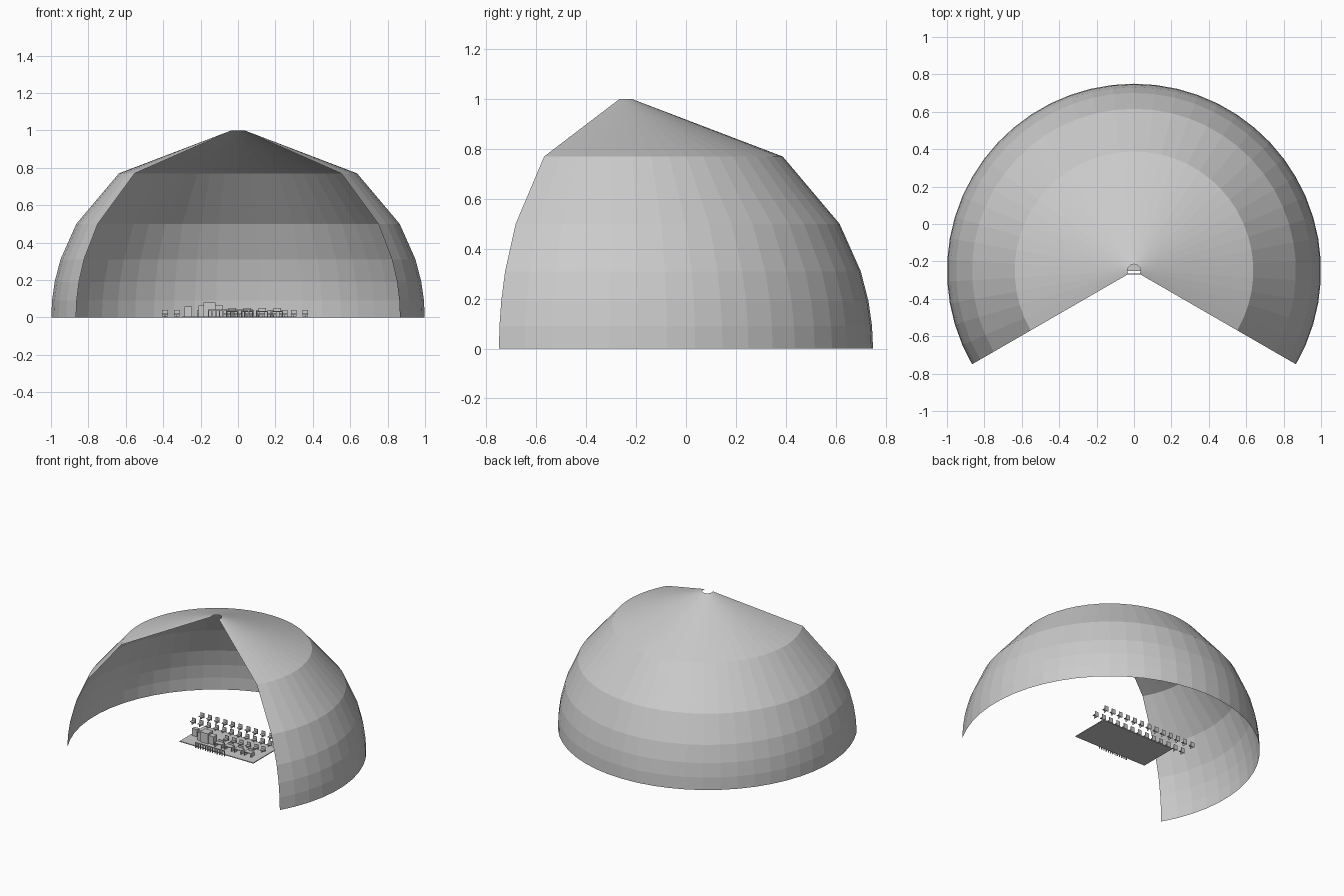
import bpy
import bmesh
import math

old = bpy.data.objects.get("Cube")
if old:
    bpy.data.objects.remove(old, do_unlink=True)

grey = bpy.data.materials.new("light grey")
grey.use_nodes = True
grey.diffuse_color = (0.6, 0.6, 0.6, 1)
grey.node_tree.nodes["Principled BSDF"].inputs["Base Color"].default_value = (0.6, 0.6, 0.6, 1)

AXIS_Y = -0.25  # centre line of the dome, and front edge of the stage


def finish(bm, name):
    mesh = bpy.data.meshes.new(name)
    bm.to_mesh(mesh)
    bm.free()
    mesh.materials.append(grey)
    obj = bpy.data.objects.new(name, mesh)
    bpy.context.collection.objects.link(obj)
    return obj


def add_box(bm, x0, x1, y0, y1, z0, z1):
    verts = bmesh.ops.create_cube(bm, size=1)["verts"]
    for v in verts:
        v.co.x = x0 if v.co.x < 0 else x1
        v.co.y = AXIS_Y + (y0 if v.co.y < 0 else y1)
        v.co.z = z0 if v.co.z < 0 else z1


def box(name, *size):
    bm = bmesh.new()
    add_box(bm, *size)
    return finish(bm, name)


# Open dome shell: a profile swept through two thirds of a turn
heights = [0, 0.09, 0.19, 0.31, 0.5, 0.77]
profile = [(math.sqrt(1 - z * z), z) for z in heights] + [(0.035, 1.0)]
bm = bmesh.new()
segments = 36
rings = []
for i in range(segments + 1):
    a = math.radians(-30 + 240 * i / segments)
    rings.append([bm.verts.new((r * math.cos(a), AXIS_Y + r * math.sin(a), z)) for r, z in profile])
for a, b in zip(rings, rings[1:]):
    for j in range(len(profile) - 1):
        bm.faces.new((a[j], b[j], b[j + 1], a[j + 1]))
finish(bm, "dome_shell")

# Stage floor
box("stage_floor", -0.3, 0.3, 0, 0.29, 0, 0.006)

# Cabinets standing on the stage
box("tall_cabinet", -0.185, -0.12, 0.07, 0.13, 0.006, 0.08)
box("wide_cabinet", -0.21, -0.08, 0.08, 0.12, 0.006, 0.065)
box("side_cabinet", -0.285, -0.245, 0.12, 0.15, 0.006, 0.058)

# Low desks
for i in range(4):
    x = -0.06 + i * 0.08
    bm = bmesh.new()
    add_box(bm, x, x + 0.06, 0.06, 0.1, 0.03, 0.035)
    for side in (x, x + 0.055):
        add_box(bm, side, side + 0.005, 0.06, 0.1, 0.006, 0.03)
    add_box(bm, x + 0.01, x + 0.05, 0.095, 0.1, 0.035, 0.05)
    finish(bm, "desk")


def chair(x, y, width=0.03):
    bm = bmesh.new()
    add_box(bm, x - width / 2, x + width / 2, y, y + 0.004, 0.004, 0.04)
    add_box(bm, x - width / 2, x + width / 2, y - 0.022, y, 0.016, 0.02)
    add_box(bm, x - 0.002, x + 0.002, y - 0.022, y, 0, 0.016)
    finish(bm, "chair")


# Two rows of seats behind the stage, one on it
for y in (0.29, 0.39):
    for i in range(13):
        chair(-0.39 + i * 0.0625, y)
for i in range(6):
    chair(-0.05 + i * 0.06, 0.19)

# Railing along the front edge
bm = bmesh.new()
add_box(bm, -0.16, 0.08, -0.02, -0.014, 0.036, 0.042)
for i in range(13):
    x = -0.16 + i * 0.0195
    add_box(bm, x, x + 0.006, -0.02, -0.014, 0, 0.036)
finish(bm, "front_railing")
